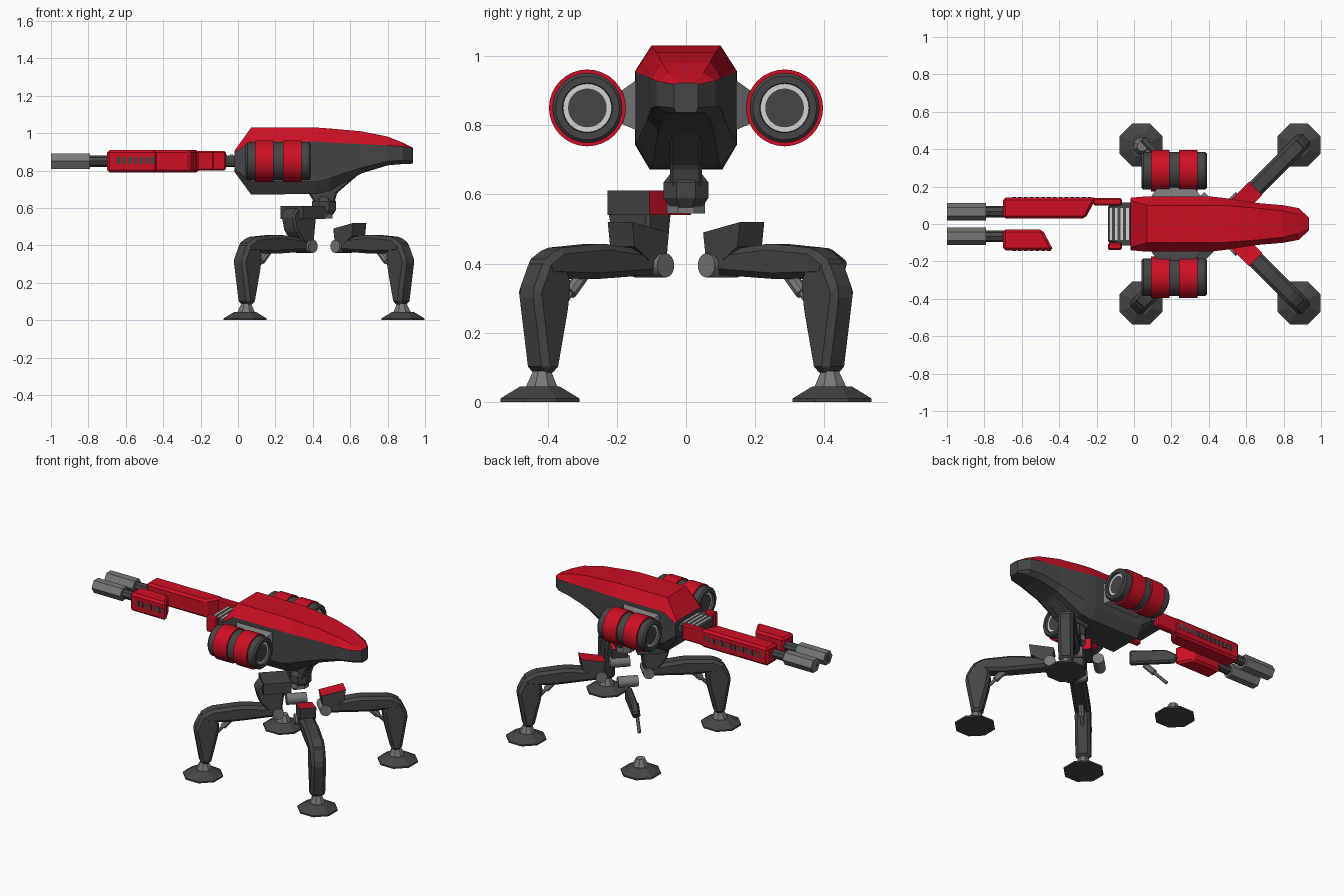
import bpy, bmesh, math
from mathutils import Matrix, Vector

if "Cube" in bpy.data.objects:
    bpy.data.objects.remove(bpy.data.objects["Cube"])

def material(name, c):
    m = bpy.data.materials.new(name)
    m.diffuse_color = (*c, 1)
    m.use_nodes = True
    m.node_tree.nodes["Principled BSDF"].inputs["Base Color"].default_value = m.diffuse_color
    return m

DARK, RED, GREY, LIGHT = range(4)
MATS = [material("dark_grey", (.06, .06, .06)), material("red", (.62, .005, .018)),
        material("mid_grey", (.19, .19, .19)), material("light_grey", (.65, .65, .65))]

def finish(bm, name, mat=DARK, matrix=None, bevel=0, rule=None, smooth=False):
    """Turn a bmesh into an object; rule(face) may pick a material index."""
    bmesh.ops.recalc_face_normals(bm, faces=bm.faces)
    if bevel:
        bmesh.ops.bevel(bm, geom=bm.edges[:], offset=bevel, segments=1, affect='EDGES', clamp_overlap=True)
    if matrix:
        bm.transform(matrix)
    bm.normal_update()
    if mat is not None:
        for f in bm.faces:
            f.material_index = rule(f) if rule else mat
    me = bpy.data.meshes.new(name)
    bm.to_mesh(me)
    bm.free()
    for m in MATS:
        me.materials.append(m)
    ob = bpy.data.objects.new(name, me)
    bpy.context.collection.objects.link(ob)
    if smooth:
        bpy.ops.object.select_all(action='DESELECT')
        ob.select_set(True)
        bpy.context.view_layer.objects.active = ob
        bpy.ops.object.shade_smooth_by_angle(angle=math.radians(30))
    return ob

def loft(rings, band_mats=None):
    """Skin between rings of equal length and cap both ends."""
    bm = bmesh.new()
    vs = [[bm.verts.new(p) for p in r] for r in rings]
    n = len(vs[0])
    for k, (a, b) in enumerate(zip(vs, vs[1:])):
        for i in range(n):
            f = bm.faces.new((a[i], a[(i + 1) % n], b[(i + 1) % n], b[i]))
            if band_mats:
                f.material_index = band_mats[k]
    for ring, k in ((vs[0], 0), (vs[-1], -1)):
        f = bm.faces.new(ring)
        if band_mats:
            f.material_index = band_mats[k]
    return bm

def ring_x(x, r, n, y=0, z=0):
    return [(x, y + r * math.cos(i * math.tau / n), z + r * math.sin(i * math.tau / n)) for i in range(n)]

def ring_z(z, r, n, x=0, y=0):
    o = math.pi / n
    return [(x + r * math.cos(i * math.tau / n + o), y + r * math.sin(i * math.tau / n + o), z) for i in range(n)]

def prism(profile, t0, t1):
    """Side profile (x, z) given thickness from y=t0 to y=t1."""
    return loft([[(x, t, z) for x, z in profile] for t in (t0, t1)])

def box(x0, x1, y0, y1, z0, z1):
    return prism([(x0, z0), (x1, z0), (x1, z1), (x0, z1)], y0, y1)

def rod(a, b, r, n):
    a, b = Vector(a), Vector(b)
    q = (b - a).to_track_quat('X', 'Z').to_matrix().to_4x4()
    bm = loft([ring_x(0, r, n), ring_x((b - a).length, r, n)])
    bm.transform(Matrix.Translation(a) @ q)
    return bm

# Hull: octagonal sections (x, top half width, top z, side half width, shoulder z, lower z, bottom half width, bottom z)
sections = [(-.02, .125, .905, .14, .895, .81, .12, .795), (.07, .1, 1.03, .148, .955, .745, .105, .672),
            (.42, .1, 1.03, .146, .955, .745, .1, .675), (.49, .098, 1.025, .138, .95, .76, .095, .69),
            (.66, .085, 1.01, .112, .942, .815, .08, .785), (.8, .07, .982, .1, .935, .85, .065, .828),
            (.88, .05, .95, .085, .928, .855, .055, .835), (.935, .022, .922, .035, .918, .85, .028, .837)]
rings = []
for x, wt, zt, ws, zs, zl, wb, zb in sections:
    half = [(wt, zt), (ws, zs), (ws, zl), (wb, zb)]
    rings.append([(x, y, z) for y, z in half] + [(x, -y, z) for y, z in reversed(half)])
hull = loft(rings)
for f in hull.faces:
    zs = [v.co.z for v in f.verts]
    f.material_index = RED if len(f.verts) == 4 and min(zs) > .89 else DARK
finish(hull, "hull", None)

# Neck under the hull, swivel and hub
finish(prism([(.37, .69), (.62, .80), (.74, .825), (.64, .775), (.53, .68), (.51, .61), (.42, .61)], -.046, .046),
       "neck", bevel=.008)
finish(loft([ring_z(z, r, 8, .46) for z, r in ((.555, .045), (.59, .07), (.635, .07), (.665, .045))]), "swivel")
finish(loft([ring_z(.545, .06, 8, .45), ring_z(.6, .06, 8, .45)]), "hub", GREY)

# Side pods with struts
pod = [(.055, .056), (.055, .07), (.04, .072), (.04, .092), (.05, .101), (.09, .101), (.09, .111), (.19, .111),
       (.19, .101), (.24, .101), (.24, .111), (.34, .111), (.34, .101), (.38, .101), (.39, .092), (.39, .072),
       (.375, .07), (.375, .056)]
bands = [LIGHT, DARK, DARK, DARK, DARK, RED, RED, RED, DARK, RED, RED, RED, DARK, DARK, DARK, DARK, LIGHT]
for s, side in ((1, "back"), (-1, "front")):
    y = s * .285
    bm = loft([ring_x(x, r, 32, y, .85) for x, r in pod], bands)
    for f in bm.faces:
        if len(f.verts) == 32:
            f.material_index = DARK
    finish(bm, side + "_pod", None, smooth=True)
    finish(loft([[(x0, s * yy, z0), (x1, s * yy, z0), (x1, s * yy, z1), (x0, s * yy, z1)]
                 for yy, x0, x1, z0, z1 in ((.13, .08, .37, .78, .94), (.2, .13, .32, .81, .89))]),
           side + "_pod_strut", GREY)

# Gun mount with pale slats on top
finish(box(-.14, 0, -.1, .1, .82, .88), "gun_mount", bevel=.008)
for i in range(4):
    finish(box(-.132 + i * .03, -.118 + i * .03, -.085, .085, .879, .886), "mount_slat", LIGHT)

# Twin guns: muzzle, barrel, housing with vents, rear cheek
for s, side, rear, slots in ((1, "back", -.2, 14), (-1, "front", -.43, 7)):
    y = s * .066
    finish(loft([ring_x(-1, .047, 6, y, .85), ring_x(-.79, .047, 6, y, .85)]), side + "_muzzle", GREY)
    finish(loft([ring_x(-.8, .03, 8, y, .85), ring_x(-.69, .03, 8, y, .85)]), side + "_barrel")
    finish(loft([ring_x(-1.0, .03, 6, y, .85), ring_x(-.998, .03, 6, y, .85)]), side + "_bore")
    bm = box(-.7, rear, s * .03, s * .142, .79, .91)
    for v in bm.verts:                      # slanted rear cut
        if v.co.x > rear - .01 and abs(v.co.y) < .1:
            v.co.x -= .06
    finish(bm, side + "_gun_housing", RED, bevel=.014)
    for i in range(slots):
        x = -.65 + i * .031
        finish(box(x, x + .018, s * .138, s * .1445, .835, .872), side + "_gun_vent")
    finish(box(-.22 if s > 0 else -.14, -.065, s * .1, s * .138, .8, .905), side + "_gun_cheek", RED, bevel=.008)
    finish(box(-.1, .0, s * .07, s * .115, .835, .88), side + "_gun_link")

# Legs: local x runs outward from the centre, turned to each diagonal
thigh = [(.12, .37), (.15, .435), (.37, .458), (.55, .445), (.62, .405), (.6, .36), (.4, .355)]
shin = [(.5, .35), (.53, .41), (.61, .41), (.655, .32), (.615, .085), (.555, .085), (.51, .27)]
for sx, sy, side in ((-1, -1, "left_front"), (1, -1, "right_front"), (1, 1, "right_back"), (-1, 1, "left_back")):
    M = Matrix.Translation((.46, 0, 0)) @ Matrix.Rotation(math.atan2(sy, sx), 4, 'Z')
    broken = side == "left_back"
    finish(rod((.145, -.062, .395), (.145, .062, .395), .035, 16), side + "_hip_pin", GREY, M, smooth=True)
    finish(rod((.42, 0, .37), (.475, 0, .315), .02, 8), side + "_piston_sleeve", GREY, M)
    finish(rod((.46, 0, .33), (.55, 0, .24), .011, 8), side + "_piston_rod", GREY, M)
    # Foot: flared sole and ankle collar
    finish(loft([ring_z(z, r, 8, .597) for z, r in ((0, .124), (.01, .124), (.045, .062))]), side + "_foot", matrix=M)
    finish(loft([ring_z(.043, .05, 8, .59), ring_z(.09, .028, 8, .588)]), side + "_ankle", GREY, M)
    if broken:
        # Damaged leg keeps only an outer slice of its thigh
        finish(prism([(.33, .36), (.33, .45), (.55, .445), (.62, .405), (.6, .36)], -.05, -.01),
               side + "_thigh", matrix=M, bevel=.01)
        continue
    finish(prism(thigh, -.047, .047), side + "_thigh", matrix=M, bevel=.018)
    finish(prism(shin, -.046, .046), side + "_shin", matrix=M, bevel=.018)
    if sx < 0:
        finish(prism([(.1, .57), (.25, .6), (.28, .56), (.26, .48), (.2, .41), (.12, .41)], -.05, .05),
               side + "_hip", matrix=M, bevel=.01)
        # Inner bracket, red on the face towards the hub
        finish(box(.07, .24, -.09, .08, .54, .612), side + "_hip_bracket", matrix=M,
               rule=lambda f: RED if f.normal.x + f.normal.y > 1.2 else DARK)
    else:
        # Cut-down hip with a red top
        finish(prism([(.12, .49), (.27, .52), (.26, .45), (.2, .41), (.13, .42)], -.05, .05),
               side + "_hip", matrix=M, rule=lambda f: RED if f.normal.z > .8 else DARK)
